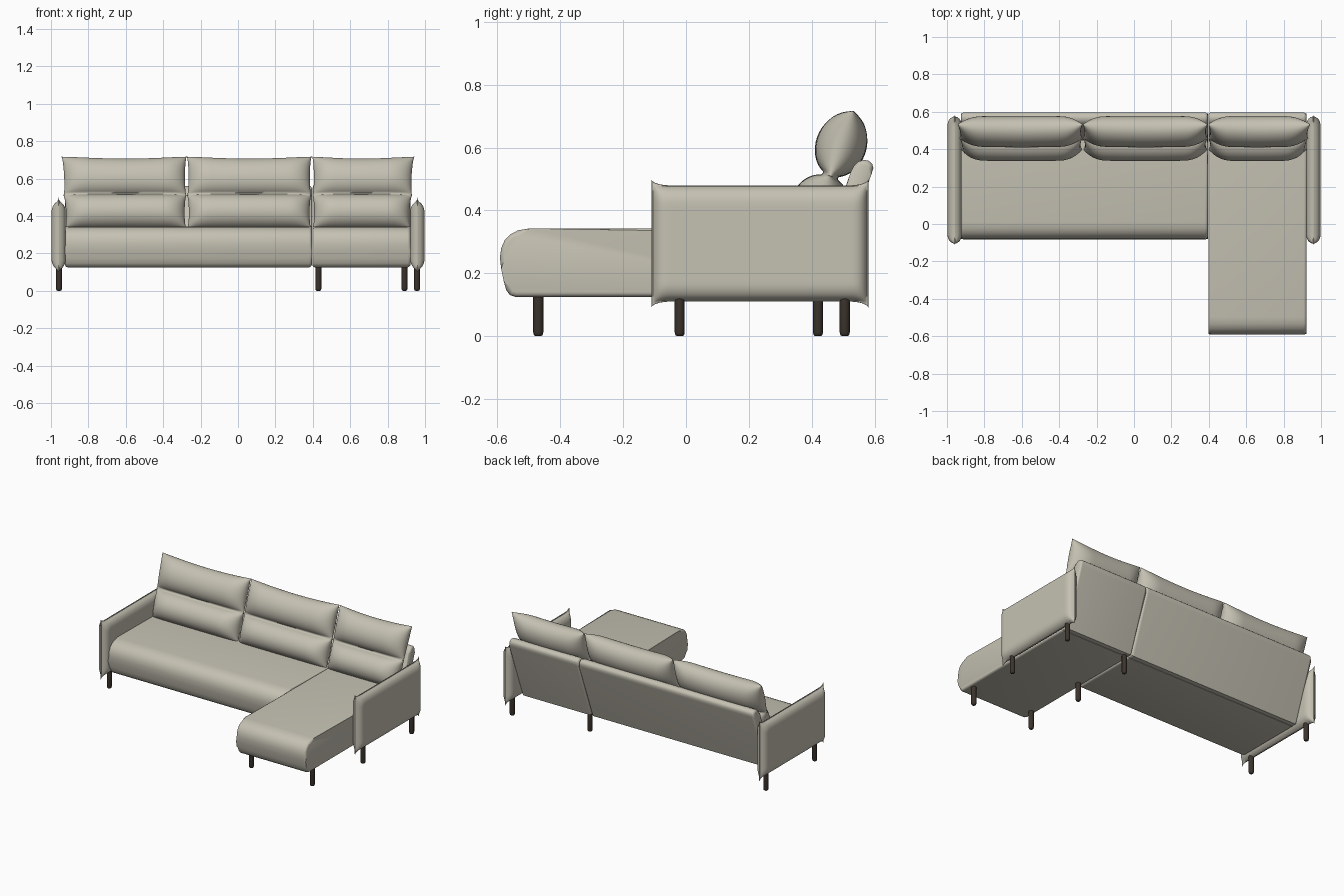
import bpy, bmesh
from math import sin, cos, pi, sqrt, radians
from mathutils import Vector

cube = bpy.data.objects.get("Cube")
if cube:
    bpy.data.objects.remove(cube)


def material(name, rgb):
    m = bpy.data.materials.new(name)
    m.use_nodes = True
    m.diffuse_color = (*rgb, 1)
    bsdf = next(n for n in m.node_tree.nodes if n.type == 'BSDF_PRINCIPLED')
    bsdf.inputs["Base Color"].default_value = (*rgb, 1)
    return m


fabric = material("warm_grey_fabric", (0.56, 0.535, 0.45))
wood = material("dark_wood", (0.045, 0.034, 0.026))


def finish(name, bm, mat, angle=40):
    bmesh.ops.recalc_face_normals(bm, faces=bm.faces)
    mesh = bpy.data.meshes.new(name)
    bm.to_mesh(mesh)
    bm.free()
    obj = bpy.data.objects.new(name, mesh)
    bpy.context.collection.objects.link(obj)
    mesh.materials.append(mat)
    bpy.ops.object.select_all(action='DESELECT')
    obj.select_set(True)
    bpy.context.view_layer.objects.active = obj
    bpy.ops.object.shade_smooth_by_angle(angle=radians(angle))
    return obj


def extrude_profile(name, profile, x0, x1, round_edge=0.016):
    """Side profile (y, z) swept along x, with softened end caps."""
    bm = bmesh.new()
    ends = [[bm.verts.new((x, y, z)) for y, z in profile] for x in (x0, x1)]
    caps = [bm.faces.new(ring) for ring in ends]
    n = len(profile)
    for i in range(n):
        j = (i + 1) % n
        bm.faces.new((ends[0][i], ends[0][j], ends[1][j], ends[1][i]))
    edges = {e for cap in caps for e in cap.edges}
    bmesh.ops.bevel(bm, geom=list(edges), offset=round_edge, segments=4,
                    profile=0.5, affect='EDGES')
    return finish(name, bm, fabric)


def pillow(name, place, cols, rows):
    """Two mirrored skins from place(i, j, side), welded at the seam."""
    bm = bmesh.new()
    for side in (-1, 1):
        grid = [[bm.verts.new(place(i / cols, j / rows, side))
                 for i in range(cols + 1)] for j in range(rows + 1)]
        for j in range(rows):
            for i in range(cols):
                bm.faces.new((grid[j][i], grid[j][i + 1],
                              grid[j + 1][i + 1], grid[j + 1][i]))
    bmesh.ops.remove_doubles(bm, verts=bm.verts, dist=0.0002)
    return finish(name, bm, fabric, 60)


def swell(d, r):
    """Quarter-round rise from a seam at distance d = 0."""
    k = 1 - min(max(d, 0) / r, 1)
    return sqrt(1 - k * k)


# Seats: rounded front nose, flat base
def seat_profile(front):
    nose = [(0.05, 0.125), (0.032, 0.131), (0.02, 0.147), (0.012, 0.175),
            (0.004, 0.215), (0, 0.25), (0.004, 0.28), (0.015, 0.305),
            (0.033, 0.324), (0.058, 0.337), (0.095, 0.343)]
    return [(front + y, z) for y, z in nose] + [(0.45, 0.343), (0.42, 0.125)]


extrude_profile("long_seat", seat_profile(-0.083), -0.925, 0.395)
extrude_profile("chaise_seat", seat_profile(-0.592), 0.397, 0.922)

# Leaning back panels with a rounded top
back = [(0.452, 0.127), (0.590, 0.515), (0.596, 0.535), (0.592, 0.549),
        (0.581, 0.558), (0.566, 0.561), (0.549, 0.556), (0.536, 0.545),
        (0.525, 0.525), (0.385, 0.127)]
extrude_profile("long_back_panel", back, -0.925, 0.395)
extrude_profile("chaise_back_panel", back, 0.397, 0.922)


# Arms: upright padded panels with pinched, flared corners
def arm(name, sign):
    y0, y1, half_h, mid_z, flange = -0.11, 0.58, 0.205, 0.295, 0.006

    def place(a, b, side):
        s, t = -cos(pi * a), -cos(pi * b)
        y = (y0 + y1) / 2 + s * (y1 - y0) / 2
        edge_y = (1 - abs(s)) * (y1 - y0) / 2
        sag = 0.02 * swell(edge_y, 0.06)
        z = mid_z + t * (half_h - sag)
        edge_z = (1 - abs(t)) * half_h
        thick = 0.038 * swell(edge_y - flange, 0.045) * swell(edge_z - flange, 0.06)
        if 0 < a < 1 and 0 < b < 1:
            thick = max(thick, 0.002)
        return (sign * 0.959 + side * thick, y, z)

    pillow(name, place, 40, 32)


arm("left_arm", 1)
arm("right_arm", -1)


# Back cushions: two stuffed lobes with a horizontal fold, leaning back
LEAN = 0.355
NORMAL = Vector((0, 1, -LEAN)).normalized()


def cushion(name, x0, x1, flare_left, flare_right):
    def place(a, b, side):
        s = -cos(pi * a)
        lobe = 0 if b < 0.5 else 1
        q = 2 * b - lobe
        w = -cos(pi * q)
        top = 0.717 - 0.014 * (1 - s * s)
        lo, hi = ((0.335, 0.51), (0.51, top))[lobe]
        z = lo + (hi - lo) * (w + 1) / 2
        # seam ends bow in at each lobe and spread towards the top
        half = (x1 - x0) / 2 - 0.010 * sin(pi * q)
        x = (x0 + x1) / 2 + s * half
        flare = flare_right if s > 0 else -flare_left
        x += flare * s * s * (z - 0.335) / 0.38
        y = 0.452 + LEAN * (z - 0.49)
        depth = (0.092, 0.081)[lobe] * sqrt(max(0, 1 - w * w))
        if 0.25 < b < 0.75:
            depth = max(depth, 0.026)
        depth *= swell((1 - abs(s)) * half, 0.11) * (1 - 0.08 * s * s)
        if b in (0, 1):
            depth = 0
        return Vector((x, y, z)) + NORMAL * side * depth

    pillow(name, place, 36, 40)


cushion("right_back_cushion", -0.925, -0.276, 0.02, 0.003)
cushion("middle_back_cushion", -0.272, 0.392, 0.003, 0.003)
cushion("left_back_cushion", 0.398, 0.922, 0.003, 0.022)


# Legs: dark round pegs with softened feet
def leg(name, x, y):
    bm = bmesh.new()
    rings = [(0.009, 0), (0.014, 0.004), (0.016, 0.012), (0.016, 0.13)]
    loops = [[bm.verts.new((x + r * cos(k * pi / 8), y + r * sin(k * pi / 8), z))
              for k in range(16)] for r, z in rings]
    for lower, upper in zip(loops, loops[1:]):
        for k in range(16):
            m = (k + 1) % 16
            bm.faces.new((lower[k], lower[m], upper[m], upper[k]))
    bm.faces.new(loops[0])
    bm.faces.new(loops[-1])
    finish(name, bm, wood)


for side, x in (("left", 0.957), ("right", -0.957)):
    leg(side + "_arm_front_leg", x, -0.02)
    leg(side + "_arm_back_leg", x, 0.505)
for part, y in (("front", -0.47), ("middle", -0.02), ("back", 0.42)):
    leg("chaise_inner_" + part + "_leg", 0.43, y)
leg("chaise_outer_front_leg", 0.89, -0.47)
